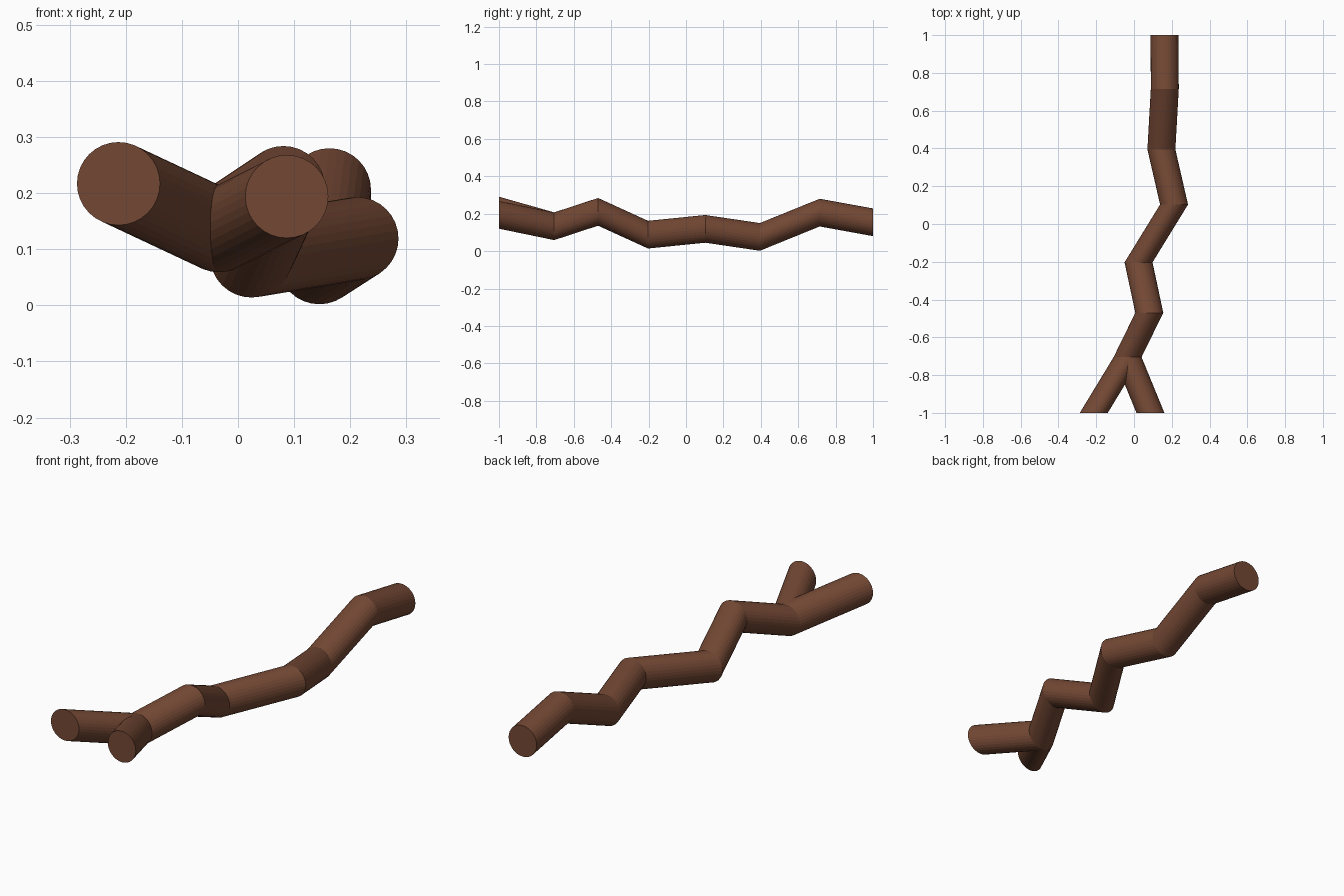
import bpy
import bmesh
from math import cos, sin, tau

cube = bpy.data.objects.get("Cube")
if cube:
    bpy.data.objects.remove(cube)

RADIUS = 0.074
SIDES = 32

# Bark colour
bark = bpy.data.materials.new("brown_bark")
bark.use_nodes = True
colour = (0.171, 0.064, 0.034, 1)
bark.diffuse_color = colour
bsdf = bark.node_tree.nodes["Principled BSDF"]
bsdf.inputs["Base Color"].default_value = colour
bsdf.inputs["Roughness"].default_value = 0.9


def limb(name, joints, cap_start=True):
    """Loft upright rings of equal size through the joints."""
    bm = bmesh.new()
    rings = []
    for x, y, z in joints:
        angles = [tau * i / SIDES for i in range(SIDES)]
        rings.append([bm.verts.new((x + RADIUS * cos(a), y, z + RADIUS * sin(a)))
                      for a in angles])
    for a, b in zip(rings, rings[1:]):
        for i in range(SIDES):
            j = (i + 1) % SIDES
            bm.faces.new((a[i], a[j], b[j], b[i]))
    if cap_start:
        bm.faces.new(rings[0])
    bm.faces.new(rings[-1][::-1])
    bmesh.ops.recalc_face_normals(bm, faces=bm.faces)
    mesh = bpy.data.meshes.new(name)
    bm.to_mesh(mesh)
    bm.free()
    mesh.materials.append(bark)
    obj = bpy.data.objects.new(name, mesh)
    bpy.context.collection.objects.link(obj)
    return obj


# Crooked main stem, from the back end to the left fork tip
fork = (-0.034, -0.705, 0.133)
limb("main_stem", [
    (0.162, 1.0, 0.154),
    (0.163, 0.715, 0.206),
    (0.145, 0.395, 0.076),
    (0.212, 0.103, 0.119),
    (0.024, -0.203, 0.088),
    (0.081, -0.47, 0.21),
    fork,
    (0.087, -1.0, 0.194),
])

# Second fork prong, sharing the fork ring
limb("right_prong", [fork, (-0.213, -1.0, 0.217)], cap_start=False)
